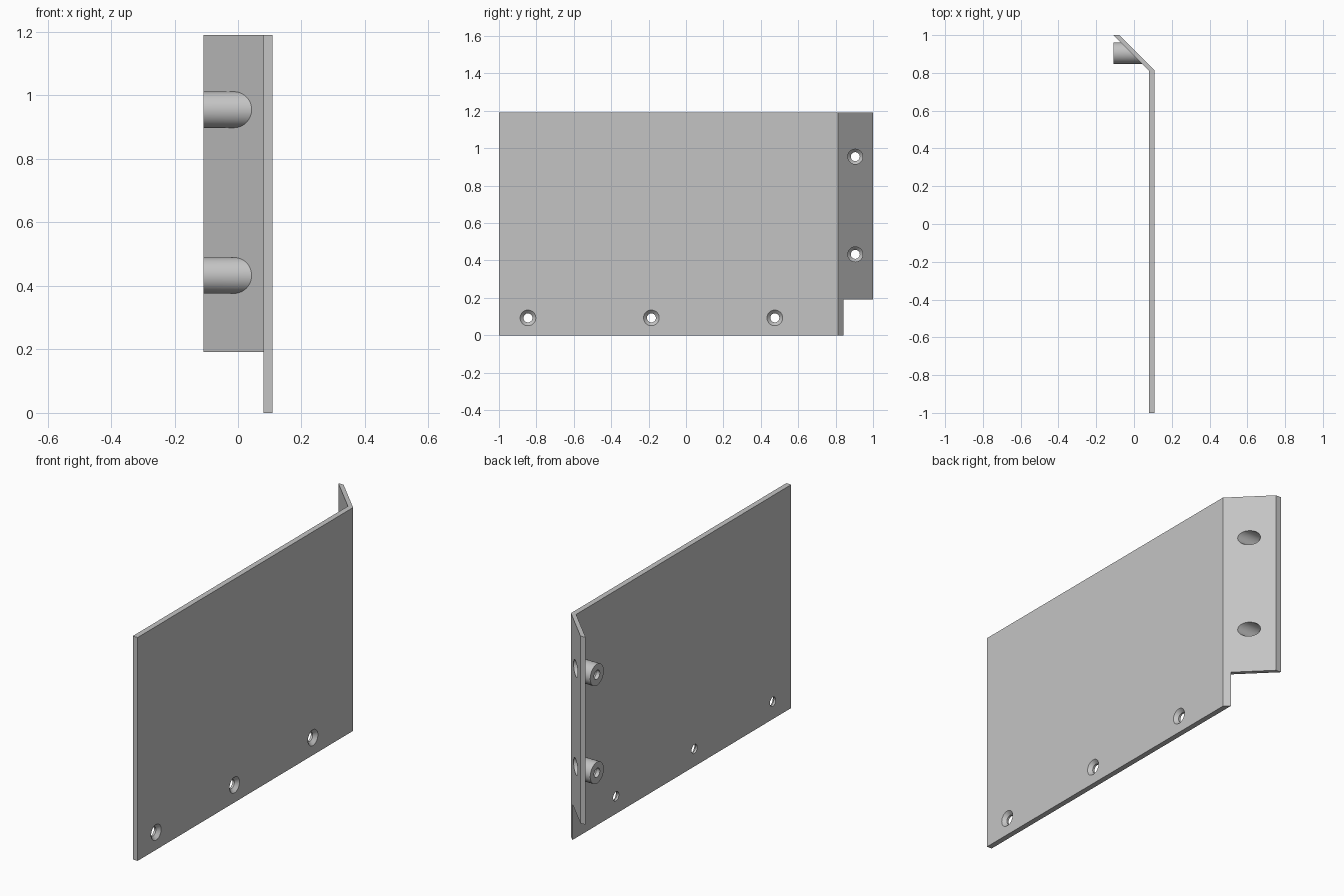
import bpy, bmesh, math
from mathutils import Matrix, Vector

cube = bpy.data.objects.get("Cube")
if cube:
    bpy.data.objects.remove(cube, do_unlink=True)

GREY = (0.55, 0.55, 0.55, 1)
metal = bpy.data.materials.new("light_grey_metal")
metal.use_nodes = True
metal.diffuse_color = GREY
metal.node_tree.nodes["Principled BSDF"].inputs["Base Color"].default_value = GREY

HALF = 0.109            # half the overall depth
INNER = 0.08            # inner face of the panel
TOP = 1.19
SLOPE_OUT, SLOPE_IN = 0.922, 0.891   # x + y on both faces of the angled flange


def finish(name, bm):
    bmesh.ops.recalc_face_normals(bm, faces=bm.faces)
    mesh = bpy.data.meshes.new(name)
    bm.to_mesh(mesh)
    bm.free()
    mesh.materials.append(metal)
    ob = bpy.data.objects.new(name, mesh)
    bpy.context.collection.objects.link(ob)
    return ob


def prism(name, outline, z0, z1):
    bm = bmesh.new()
    face = bm.faces.new([bm.verts.new((x, y, z0)) for x, y in outline])
    grown = bmesh.ops.extrude_face_region(bm, geom=[face])["geom"]
    bmesh.ops.translate(bm, vec=(0, 0, z1 - z0),
                        verts=[v for v in grown if isinstance(v, bmesh.types.BMVert)])
    return finish(name, bm)


def turned(name, profile, y, z, segments=48):
    """Solid of revolution about a line along x; profile holds (x, radius)."""
    bm = bmesh.new()
    rings = []
    for x, r in profile:
        rings.append([bm.verts.new((x, y + r * math.cos(a), z + r * math.sin(a)))
                      for a in (2 * math.pi * i / segments for i in range(segments))])
    for a, b in zip(rings, rings[1:]):
        for i in range(segments):
            j = (i + 1) % segments
            bm.faces.new((a[i], a[j], b[j], b[i]))
    bm.faces.new(rings[0])
    bm.faces.new(rings[-1])
    return bm


def cut(ob, cutters):
    for c in cutters:
        mod = ob.modifiers.new(c.name, "BOOLEAN")
        mod.operation, mod.solver, mod.object = "DIFFERENCE", "EXACT", c


# Flat side panel with a mitred rear edge, and the angled flange behind it
panel = prism("side_panel", [(INNER, -1), (HALF, -1), (HALF, SLOPE_OUT - HALF),
                             (INNER, SLOPE_OUT - INNER)], 0, TOP)
flange = prism("angled_flange", [(INNER, SLOPE_IN - INNER), (INNER, SLOPE_OUT - INNER),
                                 (SLOPE_OUT - 1, 1), (-HALF, 1)], 0.192, TOP)

# Countersunk holes along the bottom of the panel
HEAD, SHANK = 0.042, 0.024
sinks = [finish("countersink_cutter",
                turned("", [(0, SHANK), (HALF - 0.018, SHANK), (HALF, HEAD), (0.15, HEAD)],
                       y, 0.093)) for y in (-0.845, -0.185, 0.475)]
cut(panel, sinks)

# Screw bosses behind the flange, trimmed to its slope
BOSS_Y = 0.905
bosses, bores = [], []
for z in (0.433, 0.955):
    bm = turned("", [(-HALF, 0.057), (0, 0.057)], BOSS_Y, z)
    for v in bm.verts:
        if v.co.x > -0.05:
            v.co.x = SLOPE_IN + 0.004 - v.co.y
    boss = finish("screw_boss", bm)
    bore = finish("bore_cutter", turned("", [(-0.2, SHANK), (-0.088, SHANK),
                                             (-0.07, 0.04), (0.2, 0.04)], BOSS_Y, z))
    cut(boss, [bore])
    bosses.append(boss)
    bores.append(bore)
cut(flange, bores)

# Apply the cuts, remove the cutters and keep edges sharp
parts = [panel, flange] + bosses
bpy.context.view_layer.update()
graph = bpy.context.evaluated_depsgraph_get()
meshes = [bpy.data.meshes.new_from_object(p.evaluated_get(graph)) for p in parts]
for part, mesh in zip(parts, meshes):
    part.modifiers.clear()
    part.data = mesh
for cutter in sinks + bores:
    bpy.data.objects.remove(cutter, do_unlink=True)
bpy.ops.object.select_all(action="DESELECT")
for part in parts:
    part.select_set(True)
bpy.context.view_layer.objects.active = panel
bpy.ops.object.shade_smooth_by_angle(angle=math.radians(30))
